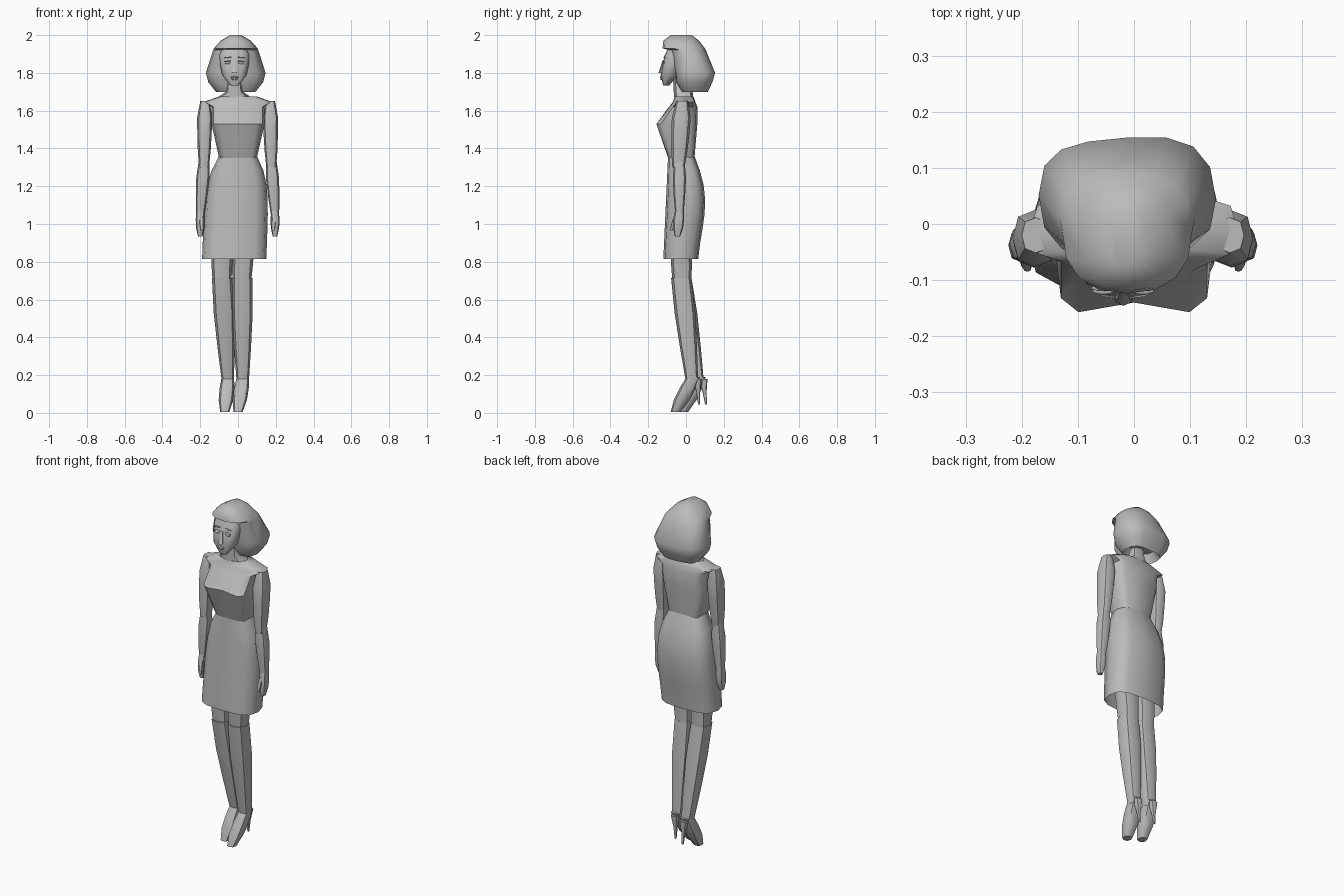
import bpy, bmesh
from math import sin, cos, pi, tau, copysign, radians
from mathutils import Matrix, Vector

cube = bpy.data.objects.get("Cube")
if cube:
    bpy.data.objects.remove(cube)

grey = bpy.data.materials.new("plain grey")
grey.use_nodes = True
GREY = (0.5, 0.5, 0.5, 1)
grey.diffuse_color = GREY
grey.node_tree.nodes["Principled BSDF"].inputs["Base Color"].default_value = GREY


def finish(name, bm):
    """Turn a bmesh into a smooth-shaded object."""
    bmesh.ops.recalc_face_normals(bm, faces=bm.faces)
    mesh = bpy.data.meshes.new(name)
    bm.to_mesh(mesh)
    bm.free()
    mesh.materials.append(grey)
    obj = bpy.data.objects.new(name, mesh)
    bpy.context.collection.objects.link(obj)
    bpy.ops.object.select_all(action='DESELECT')
    obj.select_set(True)
    bpy.context.view_layer.objects.active = obj
    bpy.ops.object.shade_smooth_by_angle(angle=radians(50))


def signed_power(value, power):
    return copysign(abs(value) ** power, value)


def unchanged(co, angle):
    return co


def loft(name, rings, sides=8, square=0.8, shape=unchanged, closed=True):
    """Skin level rounded rings, each a (centre, half width, half depth)."""
    bm = bmesh.new()
    loops = []
    for centre, half_width, half_depth in rings:
        loop = []
        for i in range(sides):
            angle = tau * i / sides
            offset = Vector((half_width * signed_power(sin(angle), square),
                             -half_depth * signed_power(cos(angle), square), 0))
            loop.append(bm.verts.new(shape(centre + offset, angle)))
        loops.append(loop)
    for low, high in zip(loops, loops[1:]):
        for i in range(sides):
            j = (i + 1) % sides
            bm.faces.new((low[i], low[j], high[j], high[i]))
    if closed:
        bm.faces.new(loops[0])
    bm.faces.new(loops[-1])
    finish(name, bm)


def profile(name, middle, rows, **options):
    """Loft from rows of height, half width, front and back."""
    rings = [(Vector((middle, (front + back) / 2, z)), half, (back - front) / 2)
             for z, half, front, back in rows]
    loft(name, rings, **options)


def tube(name, start, end, widths, depth=1.0, **options):
    """Loft along a bone, with evenly spaced half widths."""
    start, end = Vector(start), Vector(end)
    last = len(widths) - 1
    rings = [(start.lerp(end, i / last), width, width * depth)
             for i, width in enumerate(widths)]
    loft(name, rings, **options)


def ellipsoid(name, centre, size, tilt=0.0):
    bm = bmesh.new()
    matrix = (Matrix.Translation(centre) @ Matrix.Rotation(tilt, 4, 'Y')
              @ Matrix.Diagonal((*size, 1)))
    bmesh.ops.create_uvsphere(bm, u_segments=10, v_segments=6, radius=1, matrix=matrix)
    finish(name, bm)


# Bodice: the middle of the chest is set back between two points
def bust(co, angle):
    if cos(angle) > 0.99 and 1.4 < co.z < 1.6:
        co.y += 0.025
    return co


profile("bodice", 0, [
    (1.35, .1, -.095, .045),
    (1.53, .14, -.165, .06),
    (1.62, .14, -.09, .06),
    (1.645, .185, -.07, .05),
    (1.675, .1, -.06, .04),
], sides=12, square=0.5, shape=bust)

# Skirt: rounded in to the waist, fullest behind the hips
HEM, WAIST, STEPS = 0.815, 1.36, 7
skirt_rings = []
for step in range(STEPS + 1):
    t = step / STEPS
    front = -0.12 + 0.025 * t
    back = 0.065 - 0.02 * t + 0.048 * sin(pi * t ** 1.3)
    centre = Vector((0.02 * (t - 1), (front + back) / 2, HEM + (WAIST - HEM) * t))
    skirt_rings.append((centre, 0.1 + 0.07 * (1 - t ** 5), (back - front) / 2))
loft("skirt", skirt_rings, sides=12, square=0.65, closed=False)

# Neck with the slope of the shoulders
MID = -0.019
profile("neck", MID, [
    (1.65, .12, -.06, .04),
    (1.7, .045, -.065, .035),
    (1.8, .04, -.07, .03),
])

# Head and nose
tube("head", (MID, -.105, 1.733), (MID, -.04, 1.95),
     [.022, .065, .075, .08, .063], depth=0.7, sides=12, square=0.75)
tube("nose", (MID, -.118, 1.865), (MID, -.13, 1.8), [.006, .011, .016], sides=6)

# Eyes, brows and lips, set about the middle line of the head
for side, sign in (("right", -1), ("left", 1)):
    x = MID + sign * 0.035
    ellipsoid(side + "_eye", (x, -.117, 1.853), (.017, .008, .007), sign * 0.1)
    ellipsoid(side + "_eyelid", (x, -.119, 1.862), (.02, .007, .003), sign * 0.1)
    ellipsoid(side + "_eyebrow", (x, -.114, 1.882), (.022, .006, .003), sign * 0.1)
ellipsoid("upper_lip", (MID, -.129, 1.777), (.022, .009, .006))
ellipsoid("lower_lip", (MID, -.128, 1.767), (.017, .009, .006))


# Bob haircut with a fringe: the lower locks are uneven
def waves(co, angle):
    if co.z < 1.9:
        co.y += 0.007 * sin(3 * angle + 1)
    return co


profile("hair", -0.012, [
    (1.75, .08, -.01, .09),
    (1.7, .105, -.03, .12),
    (1.75, .145, -.06, .145),
    (1.8, .158, -.065, .16),
    (1.92, .12, -.085, .105),
    (1.93, .116, -.124, .1),
    (1.97, .08, -.12, .07),
    (2, .03, -.08, .03),
], sides=16, square=0.85, shape=waves)


# Limbs are described on the right and placed again on the left
def left_arm(co, angle):
    return Vector((-co.x - 0.004, co.y, co.z))


def left_leg(co, angle):
    stride = 0.04 * max(0, 1 - co.z / 0.7)
    return Vector((co.x + 0.07 + 0.05 * co.z, co.y - stride, co.z))


for side, arm, leg in (("right_", unchanged, unchanged), ("left_", left_arm, left_leg)):
    tube(side + "upper_arm", (-.175, -.02, 1.65), (-.18, -.04, 1.3),
         [.025, .04, .038, .034, .026], depth=1.25, shape=arm)
    tube(side + "forearm", (-.18, -.035, 1.335), (-.2, -.035, 1.05),
         [.028, .035, .03, .022], shape=arm)
    tube(side + "hand", (-.2, -.035, 1.07), (-.2, -.045, .935),
         [.02, .024, .022, .012], depth=1.2, shape=arm)
    tube(side + "thumb", (-.195, -.055, 1.04), (-.19, -.078, .965),
         [.01, .011, .007], shape=arm)
    tube(side + "thigh", (-.085, -.03, .95), (-.085, -.02, .67),
         [.065, .057, .054, .048], shape=leg)
    tube(side + "shin", (-.084, -.025, .715), (-.053, .063, .16),
         [.054, .055, .045, .032], shape=leg)
    tube(side + "shoe", (-.053, .068, .19), (-.07, -.015, .005),
         [.033, .039, .038, .024], depth=1.1, shape=leg)
    tube(side + "heel", (-.053, .09, .18), (-.053, .106, .045),
         [.024, .011, .005], shape=leg)
